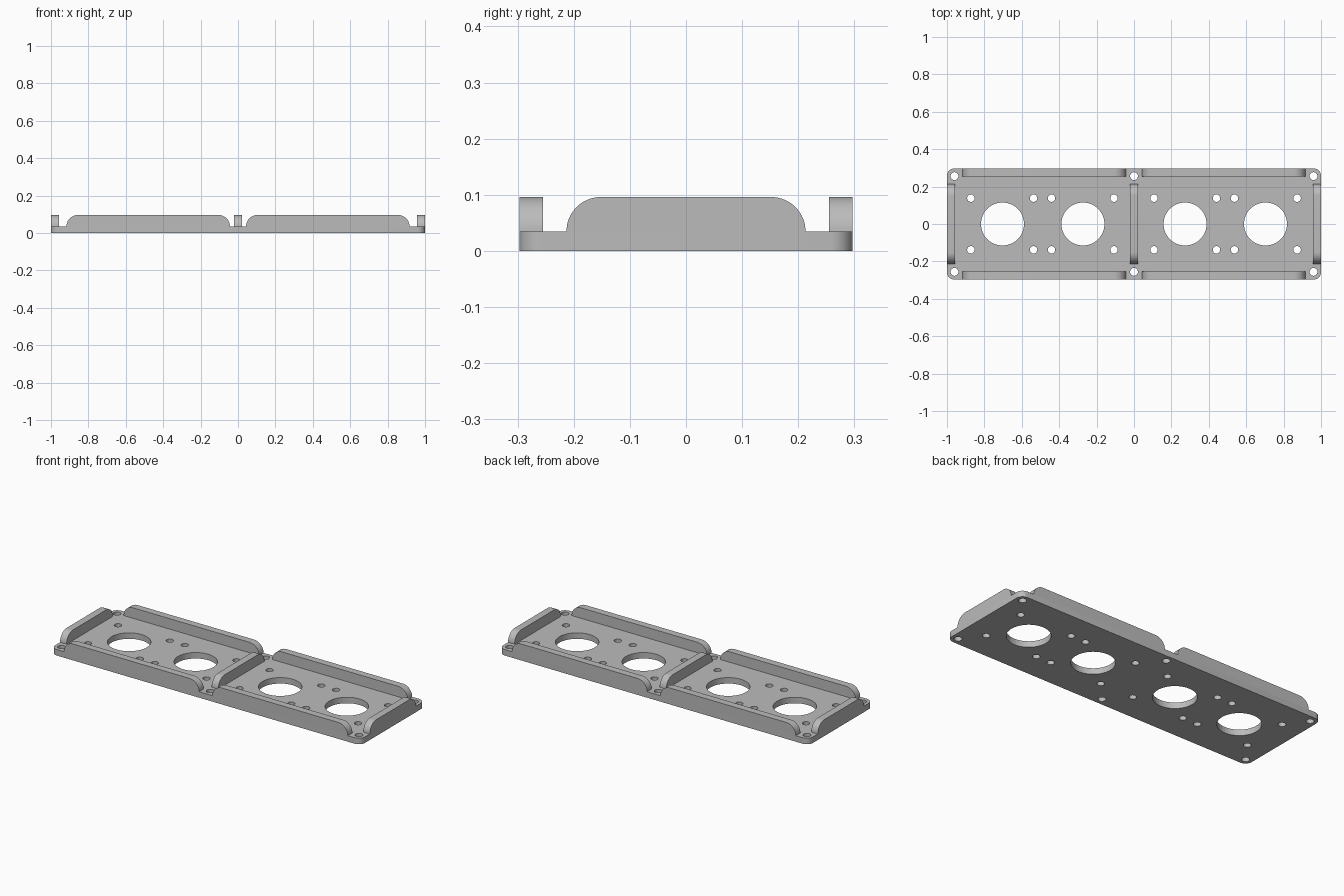
import bpy, bmesh
from math import sin, cos, pi, radians

cube = bpy.data.objects.get("Cube")
if cube:
    bpy.data.objects.remove(cube, do_unlink=True)

LENGTH, WIDTH = 2.0, 0.594
BASE, TOP = 0.035, 0.096
RIB = 0.042

grey = bpy.data.materials.new("plain grey")
grey.use_nodes = True
GREY = (0.5, 0.5, 0.5, 1)
grey.diffuse_color = GREY
grey.node_tree.nodes["Principled BSDF"].inputs["Base Color"].default_value = GREY


def arc(cx, cy, r, start, end, steps):
    angles = [start + (end - start) * i / steps for i in range(steps + 1)]
    return [(cx + r * cos(a), cy + r * sin(a)) for a in angles]


def smooth(obj):
    bpy.ops.object.select_all(action="DESELECT")
    obj.select_set(True)
    bpy.context.view_layer.objects.active = obj
    bpy.ops.object.shade_smooth_by_angle(angle=radians(30))


def extrude(bm, points, direction):
    """Turn a closed loop of 3D points into a solid prism."""
    face = bm.faces.new([bm.verts.new(p) for p in points])
    moved = bmesh.ops.extrude_face_region(bm, geom=[face])["geom"]
    bmesh.ops.translate(bm, vec=direction,
                        verts=[v for v in moved if isinstance(v, bmesh.types.BMVert)])


def finish(name, bm):
    bmesh.ops.recalc_face_normals(bm, faces=bm.faces)
    mesh = bpy.data.meshes.new(name)
    bm.to_mesh(mesh)
    bm.free()
    obj = bpy.data.objects.new(name, mesh)
    bpy.context.collection.objects.link(obj)
    mesh.materials.append(grey)
    return obj


# Base plate with rounded corners
r = 0.04
hx, hy = LENGTH / 2 - r, WIDTH / 2 - r
outline = []
for i, (sx, sy) in enumerate([(1, 1), (-1, 1), (-1, -1), (1, -1)]):
    outline += arc(sx * hx, sy * hy, r, i * pi / 2, (i + 1) * pi / 2, 8)
bm = bmesh.new()
extrude(bm, [(x, y, 0) for x, y in outline], (0, 0, BASE))
plate = finish("base_plate", bm)

# Large openings, small screw holes around them, and holes along the long edges
holes = [(s * x, 0, 0.115, 64) for s in (-1, 1) for x in (0.273, 0.703)]
holes += [(sx * x, sy * 0.138, 0.02, 24) for sx in (-1, 1) for sy in (-1, 1)
          for x in (0.107, 0.441, 0.537, 0.872)]
holes += [(x, sy * 0.256, 0.021, 24) for x in (-0.96, 0, 0.96) for sy in (-1, 1)]
bm = bmesh.new()
for x, y, radius, sides in holes:
    ring = arc(x, y, radius, 0, 2 * pi, sides)[:-1]
    extrude(bm, [(px, py, -BASE) for px, py in ring], (0, 0, 3 * BASE))
cutter = finish("hole_cutter", bm)
cutter.hide_render = True
cut = plate.modifiers.new("holes", "BOOLEAN")
cut.operation, cut.solver, cut.object = "DIFFERENCE", "EXACT", cutter
smooth(plate)
bpy.ops.object.modifier_apply(modifier=cut.name)
bpy.data.objects.remove(cutter, do_unlink=True)


# Upright ribs with quarter-round ends
def rib(name, half, centre, along_x):
    h = TOP - BASE
    profile = arc(half - h, BASE, h, 0, pi / 2, 16)
    profile += arc(h - half, BASE, h, pi / 2, pi, 16)
    cx, cy = centre
    bm = bmesh.new()
    if along_x:
        extrude(bm, [(cx + u, cy - RIB / 2, z) for u, z in profile], (0, RIB, 0))
    else:
        extrude(bm, [(cx - RIB / 2, cy + u, z) for u, z in profile], (RIB, 0, 0))
    smooth(finish(name, bm))


edge_y, edge_x = (WIDTH - RIB) / 2, (LENGTH - RIB) / 2
for side, sx in (("right", -1), ("left", 1)):
    for end, sy in (("front", -1), ("back", 1)):
        rib(f"{end}_{side}_rib", 0.437, (sx * 0.48, sy * edge_y), True)
    rib(f"{side}_end_rib", 0.213, (sx * edge_x, 0), False)
rib("middle_rib", 0.213, (0, 0), False)
